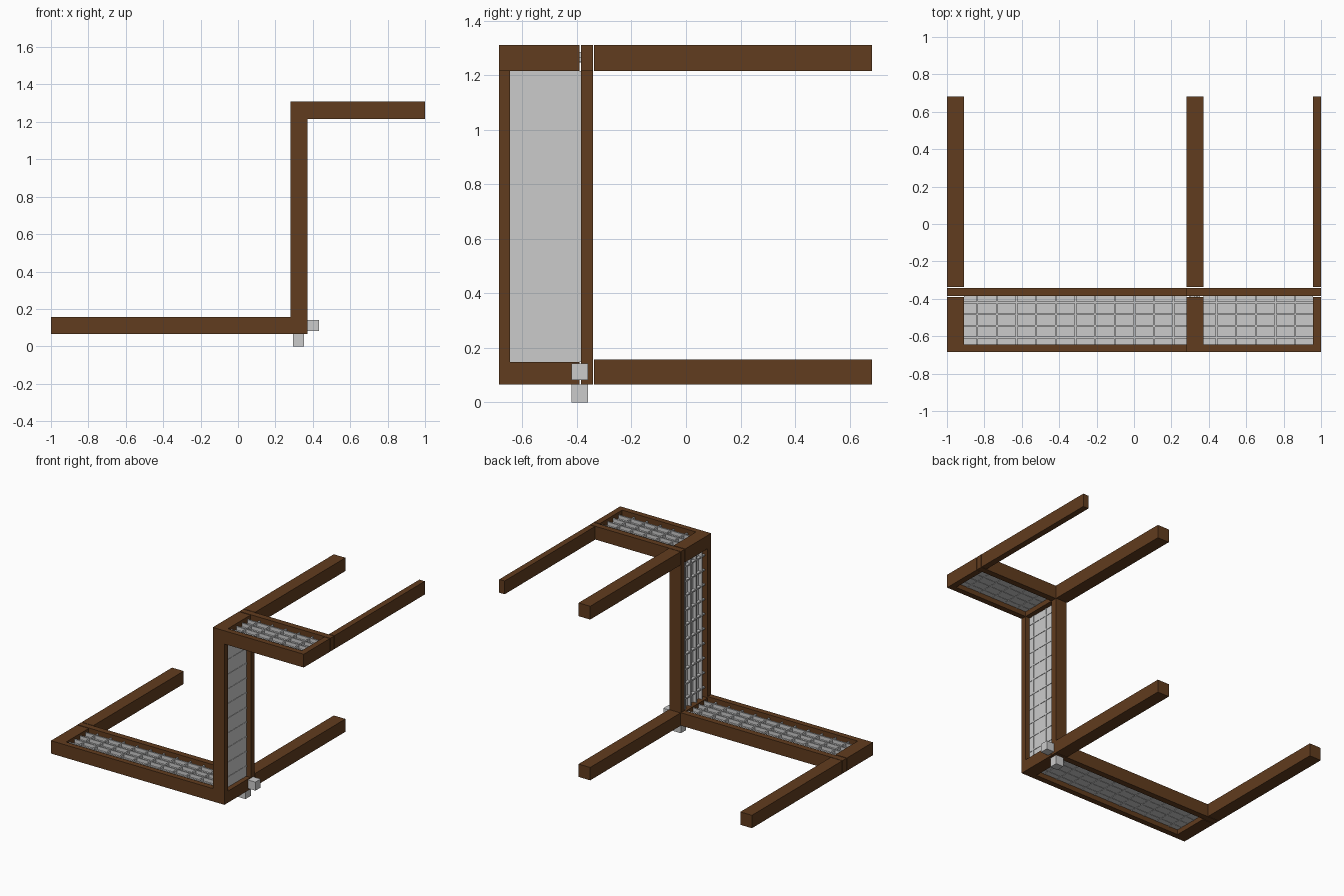
import bpy
import bmesh
from mathutils import Matrix, Vector

cube = bpy.data.objects.get("Cube")
if cube:
    bpy.data.objects.remove(cube, do_unlink=True)

wood = bpy.data.materials.new("brown_wood")
wood.use_nodes = True
wood.diffuse_color = (0.12, 0.045, 0.013, 1)
wood.node_tree.nodes["Principled BSDF"].inputs["Base Color"].default_value = wood.diffuse_color


def add_box(bm, xs, ys, zs):
    lo, hi = (Vector(v) for v in zip(xs, ys, zs))
    size = Matrix.Diagonal((hi - lo).to_4d())
    bmesh.ops.create_cube(bm, size=1, matrix=Matrix.Translation((lo + hi) / 2) @ size)


def make_object(name, bm, material=None):
    mesh = bpy.data.meshes.new(name)
    bm.to_mesh(mesh)
    bm.free()
    obj = bpy.data.objects.new(name, mesh)
    bpy.context.collection.objects.link(obj)
    if material:
        mesh.materials.append(material)
    return obj


def box(name, xs, ys, zs, material=None):
    bm = bmesh.new()
    add_box(bm, xs, ys, zs)
    return make_object(name, bm, material)


# Shared spans of the stepped frame
LOW, HIGH = (0.065, 0.157), (1.215, 1.31)
POST, LEFT_END, RIGHT_END = (0.28, 0.372), (-1, -0.908), (0.957, 1)
FRONT, BACK = (-0.685, -0.645), (-0.385, -0.342)
CROSS, REAR = (-0.645, -0.391), (-0.338, 0.683)

# Front and back sides of the stepped frame
for side, ys in (("front", FRONT), ("back", BACK)):
    box(f"{side}_lower_beam", (LEFT_END[0], POST[0]), ys, LOW, wood)
    box(f"{side}_post", POST, ys, (LOW[0], HIGH[1]), wood)
    box(f"{side}_upper_beam", (POST[1], RIGHT_END[1]), ys, HIGH, wood)

# Crossbars at every corner of the step
box("lower_end_crossbar", LEFT_END, CROSS, LOW, wood)
box("post_base_crossbar", POST, CROSS, (LOW[0], 0.148), wood)
box("post_top_crossbar", POST, CROSS, HIGH, wood)
box("upper_end_crossbar", RIGHT_END, CROSS, HIGH, wood)

# Long rails running to the rear
box("lower_end_rail", LEFT_END, REAR, LOW, wood)
box("lower_post_rail", POST, REAR, LOW, wood)
box("upper_post_rail", POST, REAR, HIGH, wood)
box("upper_end_rail", RIGHT_END, REAR, HIGH, wood)

# Small pegs at the foot of the post
PEG = (-0.42, -0.36)
box("lower_peg", (0.293, 0.353), PEG, (0, 0.066))
box("side_peg", (0.371, 0.432), PEG, (0.081, 0.142))


def grate_panel(name, length, place):
    """Plate with a raised lattice, running along +x from the origin."""
    bm = bmesh.new()
    y0, y1 = FRONT[1], BACK[0]
    add_box(bm, (0, length), (y0, y1), (0.035, 0.05))
    x = 0.07
    while x < length:
        add_box(bm, (x - 0.005, x + 0.005), (y0, y1), (0.032, 0.07))
        x += 0.105
    for i in range(4):
        y = -0.42 - 0.0625 * i
        add_box(bm, (0, length), (y - 0.005, y + 0.005), (0.033, 0.075))
    obj = make_object(name, bm)
    obj.matrix_world = place


# Grated panels filling the three frame openings
grate_panel("lower_panel", POST[0] - LEFT_END[1], Matrix.Translation((LEFT_END[1], 0, LOW[0])))
grate_panel("upper_panel", RIGHT_END[0] - POST[1], Matrix.Translation((POST[1], 0, HIGH[0])))
upright = Matrix.Translation((POST[1], 0, 0.148)) @ Matrix.Rotation(-1.5707963, 4, "Y")
grate_panel("upright_panel", HIGH[0] - 0.148, upright)
